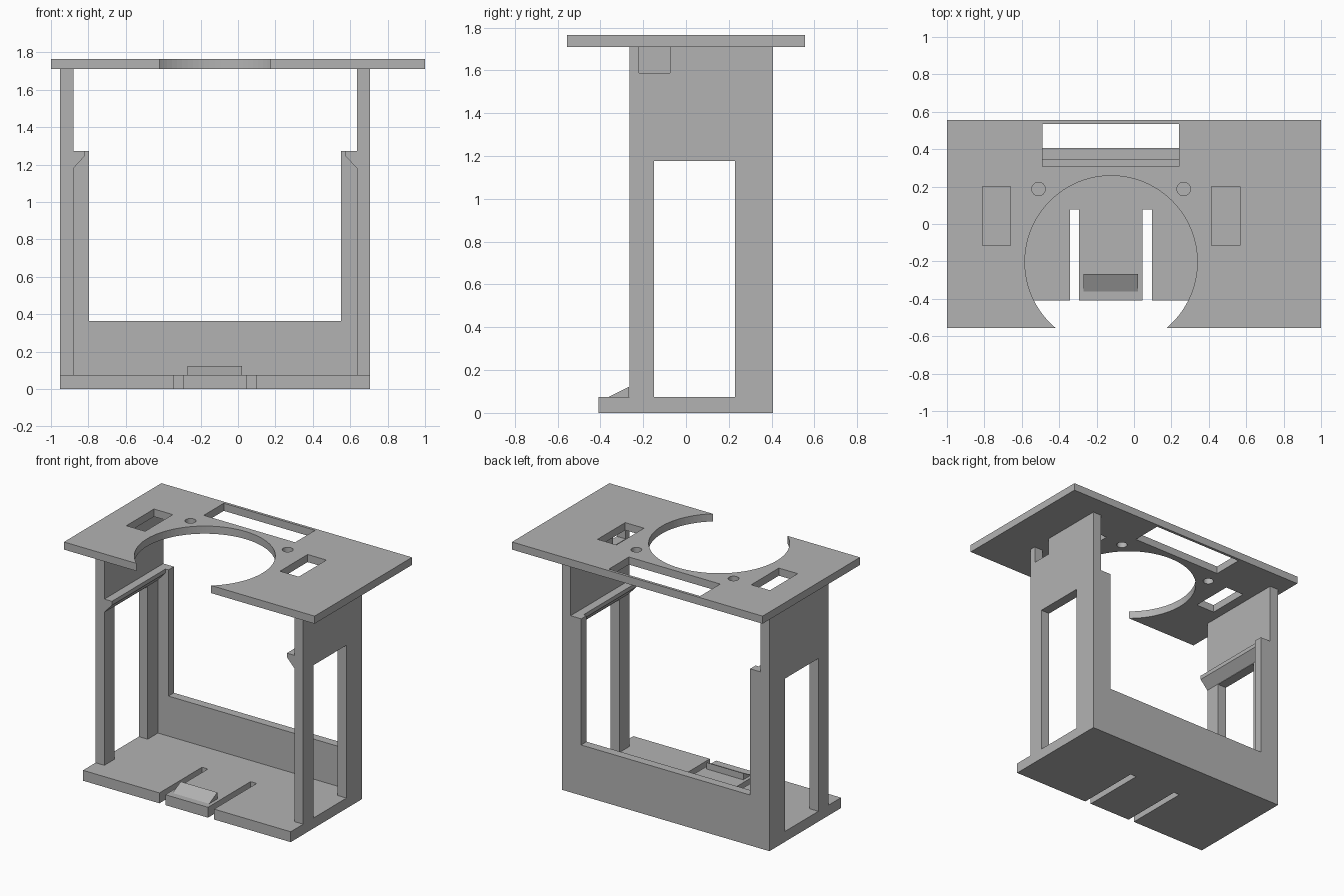
import bpy
import bmesh
from mathutils import Matrix, Vector

old = bpy.data.objects.get("Cube")
if old:
    bpy.data.objects.remove(old, do_unlink=True)

grey = bpy.data.materials.new("plain grey")
grey.use_nodes = True
colour = (0.45, 0.45, 0.45, 1)
grey.diffuse_color = colour
grey.node_tree.nodes["Principled BSDF"].inputs["Base Color"].default_value = colour


def finish(name, bm):
    bmesh.ops.recalc_face_normals(bm, faces=bm.faces)
    mesh = bpy.data.meshes.new(name)
    bm.to_mesh(mesh)
    bm.free()
    mesh.materials.append(grey)
    obj = bpy.data.objects.new(name, mesh)
    bpy.context.collection.objects.link(obj)
    return obj


def box(name, x, y, z):
    bm = bmesh.new()
    bmesh.ops.create_cube(bm, size=1)
    for v in bm.verts:
        v.co = [(a + b) / 2 + c * (b - a) for (a, b), c in zip((x, y, z), v.co)]
    return finish(name, bm)


def cylinder(name, x, y, z, radius, sides):
    bm = bmesh.new()
    bmesh.ops.create_cone(bm, cap_ends=True, segments=sides, radius1=radius, radius2=radius,
                          depth=z[1] - z[0], matrix=Matrix.Translation((x, y, sum(z) / 2)))
    return finish(name, bm)


def prism(name, points, offset):
    bm = bmesh.new()
    face = bm.faces.new([bm.verts.new(p) for p in points])
    ext = bmesh.ops.extrude_face_region(bm, geom=[face], use_keep_orig=True)
    verts = [g for g in ext["geom"] if isinstance(g, bmesh.types.BMVert)]
    bmesh.ops.translate(bm, verts=verts, vec=Vector(offset))
    return finish(name, bm)


def cut(obj, cutters):
    for c in cutters:
        c.hide_render = True
        mod = obj.modifiers.new("cut", 'BOOLEAN')
        mod.operation = 'DIFFERENCE'
        mod.solver = 'EXACT'
        mod.object = c
    graph = bpy.context.evaluated_depsgraph_get()
    mesh = bpy.data.meshes.new_from_object(obj.evaluated_get(graph))
    obj.modifiers.clear()
    obj.data = mesh
    for c in cutters:
        bpy.data.objects.remove(c, do_unlink=True)


MID = -0.1225            # centre line of the frame
BASE, TOP = 0.075, 1.71  # floor surface and underside of the top plate
FRONT, BACK = -0.265, 0.407
THROUGH = (1.6, 1.9)

# Top plate with round opening, rear slot, two windows and two screw holes
plate = box("top_plate", (-1, 1), (-0.555, 0.555), (TOP, 1.765))
cutters = [cylinder("round_cutter", MID, -0.203, THROUGH, 0.461, 96),
           box("slot_cutter", (-0.488, 0.241), (0.307, 0.535), THROUGH)]
for s in (-1, 1):
    a, b = MID + s * 0.538, MID + s * 0.688
    cutters.append(box("window_cutter", (min(a, b), max(a, b)), (-0.115, 0.2), THROUGH))
    cutters.append(cylinder("screw_cutter", MID + s * 0.388, 0.187, THROUGH, 0.036, 32))
cut(plate, cutters)

# Floor with a tongue between two slots
base = box("base_plate", (-0.951, 0.706), (-0.408, BACK), (0, BASE))
cut(base, [box("tongue_cutter", x, (-0.6, 0.077), (-0.1, 0.2))
           for x in ((-0.341, -0.294), (0.046, 0.095))])

# Ramped catch on the tongue
prism("tongue_catch", [(-0.27, -0.36, BASE), (-0.27, -0.267, BASE), (-0.27, -0.267, 0.122)],
      (0.292, 0, 0))

# Side walls with tall windows, and a chamfered ledge on each
for s, side in ((-1, "right"), (1, "left")):
    inner, outer = MID + s * 0.758, MID + s * 0.8285
    span = (min(inner, outer), max(inner, outer))
    wide = (span[0] - 0.1, span[1] + 0.1)
    wall = box(side + "_wall", span, (FRONT, BACK), (BASE, TOP))
    cutters = [box("wall_cutter", wide, (-0.15, 0.228), (0, 1.177))]
    if s == 1:
        cutters.append(box("notch_cutter", wide, (-0.22, -0.075), (1.588, 1.9)))
    cut(wall, cutters)
    lip = inner - s * 0.06
    prism(side + "_ledge", [(inner, FRONT, 1.18), (lip, FRONT, 1.245),
                            (lip, FRONT, 1.274), (inner, FRONT, 1.274)],
          (0, 0.345 - FRONT, 0))

# Back wall, an open U between the side walls
back = box("back_wall", (MID - 0.758, MID + 0.758), (0.345, BACK), (BASE, 1.274))
cut(back, [box("back_cutter", (MID - 0.674, MID + 0.674), (0.2, 0.6), (0.364, 1.5))])
